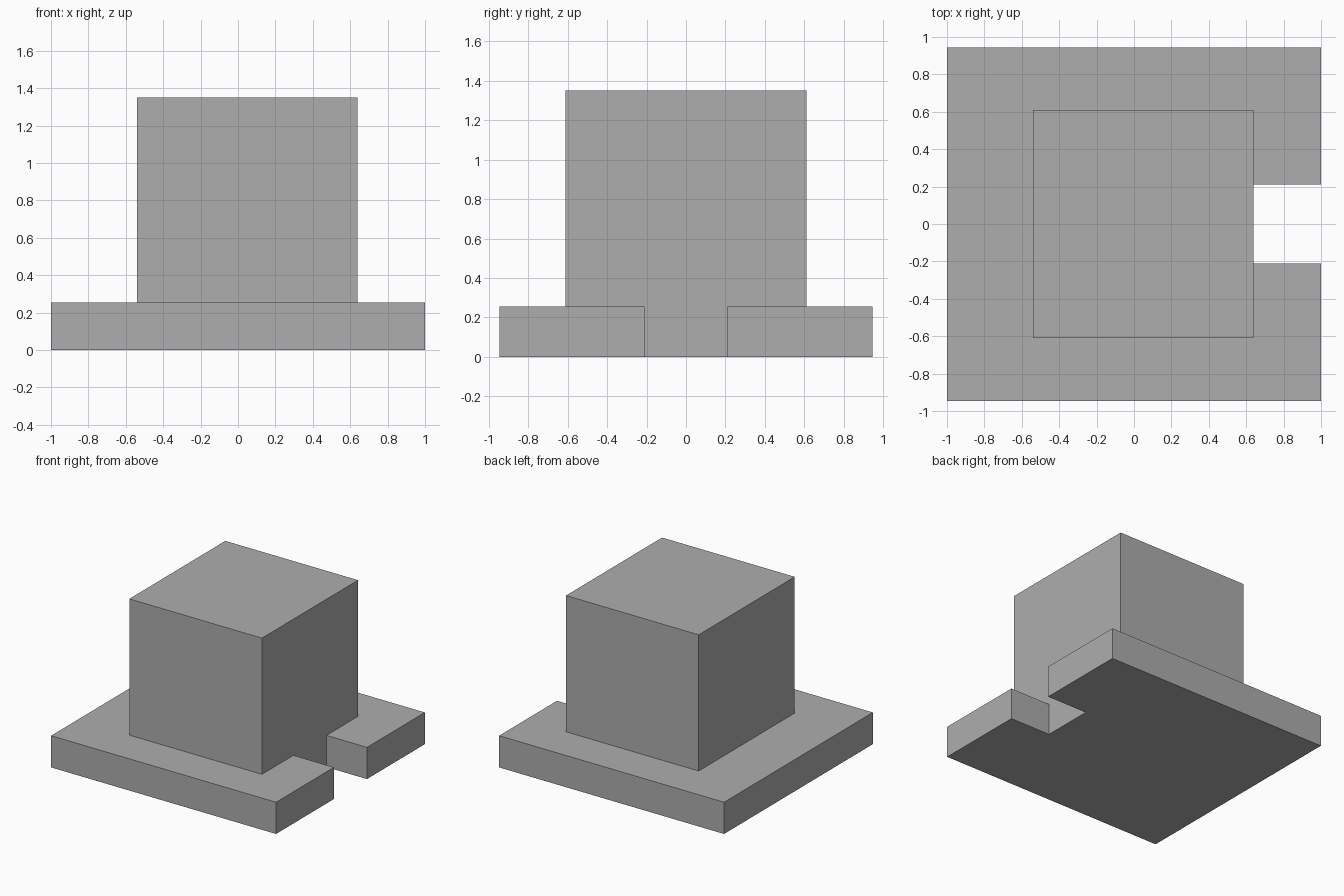
import bpy
import bmesh
from mathutils import Vector

default = bpy.data.objects.get("Cube")
if default:
    bpy.data.objects.remove(default, do_unlink=True)

PLATE_TOP = 0.255
BLOCK_TOP = 1.35
NOTCH_X = 0.64      # notch floor, flush with the block side
NOTCH_Y = 0.21      # half width of the notch
HALF_Y = 0.945

# Single neutral grey
grey = bpy.data.materials.new("plain_grey")
grey.use_nodes = True
colour = (0.42, 0.42, 0.42, 1.0)
grey.diffuse_color = colour
grey.node_tree.nodes["Principled BSDF"].inputs["Base Color"].default_value = colour


def extruded(name, outline, bottom, top):
    """Flat-shaded prism from an anticlockwise outline."""
    bm = bmesh.new()
    face = bm.faces.new([bm.verts.new((x, y, bottom)) for x, y in outline])
    result = bmesh.ops.extrude_face_region(bm, geom=[face], use_keep_orig=True)
    raised = [g for g in result["geom"] if isinstance(g, bmesh.types.BMVert)]
    bmesh.ops.translate(bm, vec=Vector((0, 0, top - bottom)), verts=raised)
    bmesh.ops.recalc_face_normals(bm, faces=bm.faces)
    mesh = bpy.data.meshes.new(name)
    bm.to_mesh(mesh)
    bm.free()
    mesh.materials.append(grey)
    obj = bpy.data.objects.new(name, mesh)
    bpy.context.collection.objects.link(obj)
    return obj


# Base plate with a rectangular notch in its left edge
half = [(NOTCH_X, NOTCH_Y), (1, NOTCH_Y), (1, HALF_Y), (-1, HALF_Y)]
mirrored = [(x, -y) for x, y in reversed(half)]
extruded("base_plate", half + mirrored, 0, PLATE_TOP)

# Tall block standing on the plate
block = [(-0.54, -0.61), (NOTCH_X, -0.61), (NOTCH_X, 0.61), (-0.54, 0.61)]
extruded("upper_block", block, PLATE_TOP, BLOCK_TOP)
